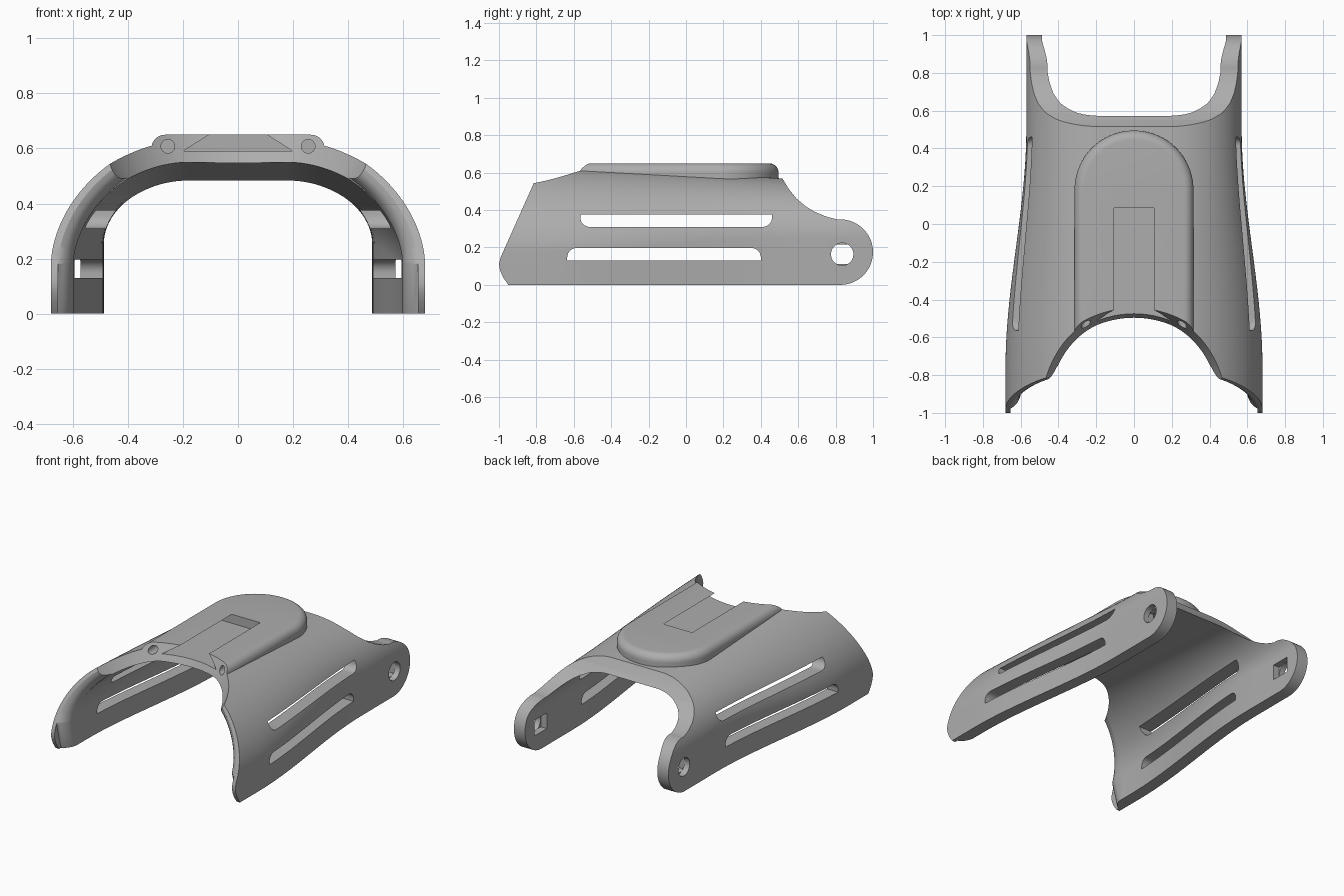
import bpy, bmesh, math

cube = bpy.data.objects.get("Cube")
if cube:
    bpy.data.objects.remove(cube, do_unlink=True)

grey = bpy.data.materials.new("plain grey")
grey.use_nodes = True
COLOUR = (0.42, 0.42, 0.42, 1)
grey.diffuse_color = COLOUR
grey.node_tree.nodes["Principled BSDF"].inputs["Base Color"].default_value = COLOUR


def loft(name, rings):
    """Closed solid skinned through rings of equal point count."""
    bm = bmesh.new()
    loops = [[bm.verts.new(p) for p in ring] for ring in rings]
    n = len(loops[0])
    for a, b in zip(loops, loops[1:]):
        for i in range(n):
            j = (i + 1) % n
            bm.faces.new((a[i], a[j], b[j], b[i]))
    bm.faces.new(loops[0][::-1])
    bm.faces.new(loops[-1])
    bmesh.ops.recalc_face_normals(bm, faces=bm.faces)
    mesh = bpy.data.meshes.new(name)
    bm.to_mesh(mesh)
    bm.free()
    mesh.materials.append(grey)
    obj = bpy.data.objects.new(name, mesh)
    bpy.context.collection.objects.link(obj)
    return obj


def combine(target, tool, operation):
    """Apply a boolean and discard the tool."""
    mod = target.modifiers.new("cut", "BOOLEAN")
    mod.operation, mod.solver, mod.object = operation, "EXACT", tool
    bpy.context.view_layer.objects.active = target
    bpy.ops.object.modifier_apply(modifier=mod.name)
    bpy.data.objects.remove(tool, do_unlink=True)


def along_x(name, outline, x0, x1):
    return loft(name, [[(x, y, z) for y, z in outline] for x in (x0, x1)])


def along_y(name, outline, y0, y1):
    return loft(name, [[(x, y, z) for x, z in outline] for y in (y0, y1)])


def arc(cx, cy, r, a0, a1, n=16):
    angles = [math.radians(a0 + (a1 - a0) * i / n) for i in range(n + 1)]
    return [(cx + r * math.cos(a), cy + r * math.sin(a)) for a in angles]


def circle(cx, cy, r, n=32):
    return arc(cx, cy, r, 0, 360, n)[:-1]


def section(y, t, base, steps=40):
    """Arched cross-section at y, inset by t: flat crown, curved shoulders, straight sides."""
    k = min(max((0.5 - y) / 1.25, 0), 1)
    k = k * k * (3 - 2 * k)
    half = 0.57 + 0.11 * k - t
    crown = 0.6 - 0.06 * max(min(y, 0.6), -0.9) - t
    spring = 0.25 - 0.07 * k
    power = 2 / (2 - 0.2 * k)
    flat = 0.18
    side = []
    for i in range(steps + 1):
        a = math.pi / 2 * i / steps
        c, s = max(math.cos(a), 0), math.sin(a)
        side.append((flat + (half - flat) * c ** power, spring + (crown - spring) * s ** power))
    side.insert(0, (half, base))
    return side + [(-x, z) for x, z in reversed(side)]


def shell_solid(name, t, base, reach, count=32):
    ys = [-reach + 2 * reach * i / count for i in range(count + 1)]
    return loft(name, [[(x, y, z) for x, z in section(y, t, base)] for y in ys])


# Outer body
guard = shell_solid("guard_shell", 0, -0.1, 1.1)

# Side silhouette: slanted front, swept rear, round hinge tabs
outline = [(-0.95, 0), (-0.978, 0.04), (-0.995, 0.08), (-1, 0.11), (-0.99, 0.15),
           (-0.82, 0.53), (-0.7, 0.8), (0.5, 0.8), (0.515, 0.57), (0.55, 0.512),
           (0.59, 0.462), (0.64, 0.42), (0.69, 0.39), (0.75, 0.365)]
outline += arc(0.825, 0.175, 0.175, 95, -90, 28)
combine(guard, along_x("silhouette", outline, -1, 1), "INTERSECT")

# Raised pad with a rounded rear end and rounded rim
rim = 0.05
levels = [(0.315, 0.4)]
for i in range(9):
    a = math.pi / 2 * i / 8
    levels.append((0.315 - rim * (1 - math.cos(a)), 0.65 - rim + rim * math.sin(a)))
rings = []
for w, z in levels:
    plan = [(w, -0.8)] + arc(0, 0.18, w, 0, 180, 40) + [(-w, -0.8)]
    rings.append([(x, y, z) for x, y in plan])
combine(guard, loft("raised_pad", rings), "UNION")

# Hollow underside
combine(guard, shell_solid("hollow", 0.082, -0.2, 1.2), "DIFFERENCE")


# Rounded inner lip that follows the slanted front edge
def front_y(z):
    return -1 + 0.45 * max(z - 0.13, 0) + 0.5 * max(0.07 - z, 0)


lip = []
for d, t in ((-0.2, 0.025), (0, 0.025), (0.012, 0.045), (0.03, 0.062), (0.055, 0.075), (0.085, 0.083)):
    lip.append([(x, front_y(z) + d, z) for x, z in section(-0.9, t, -0.15)])
combine(guard, loft("front_lip", lip), "DIFFERENCE")

# Conical arch cut in the front of the crown
cone = [[(x, y, z) for x, y in circle(0, -1, r, 96)] for r, z in ((0.43, 0.4), (0.59, 0.72))]
combine(guard, loft("front_arch", cone), "DIFFERENCE")

# Dovetail channel in the pad
dovetail = [(-0.2, 0.59), (0.2, 0.59), (0.105, 0.65), (0.105, 0.7), (-0.105, 0.7), (-0.105, 0.65)]
combine(guard, along_y("dovetail", dovetail, -0.8, 0.085), "DIFFERENCE")

# Blind screw holes beside the channel
for s in (-1, 1):
    combine(guard, along_y("screw_hole", circle(s * 0.255, 0.608, 0.025, 24), -0.8, -0.35), "DIFFERENCE")

# Strap slots: upper one rounded below, lower one rounded above
r = 0.05
upper = [(0.46, 0.375), (-0.565, 0.375)] + arc(-0.565 + r, 0.31 + r, r, 180, 270, 8) \
    + arc(0.46 - r, 0.31 + r, r, 270, 360, 8)
lower = [(-0.635, 0.13), (0.4, 0.13)] + arc(0.4 - r, 0.197 - r, r, 0, 90, 8) \
    + arc(-0.635 + r, 0.197 - r, r, 90, 180, 8)
for slot in (upper, lower):
    for s in (-1, 1):
        combine(guard, along_x("strap_slot", slot, s * 0.3, s * 0.9), "DIFFERENCE")

# Hinge holes: round outside, square nut pocket inside
pocket = [(0.77, 0.112), (0.9, 0.112), (0.9, 0.216), (0.77, 0.216)]
for s in (-1, 1):
    combine(guard, along_x("hinge_hole", circle(0.835, 0.164, 0.06), s * 0.53, s * 0.8), "DIFFERENCE")
    combine(guard, along_x("nut_pocket", pocket, s * 0.4, s * 0.531), "DIFFERENCE")

# Smooth curved surfaces, keep cut edges crisp
bpy.ops.object.select_all(action="DESELECT")
guard.select_set(True)
bpy.context.view_layer.objects.active = guard
bpy.ops.object.shade_smooth_by_angle(angle=math.radians(30))
